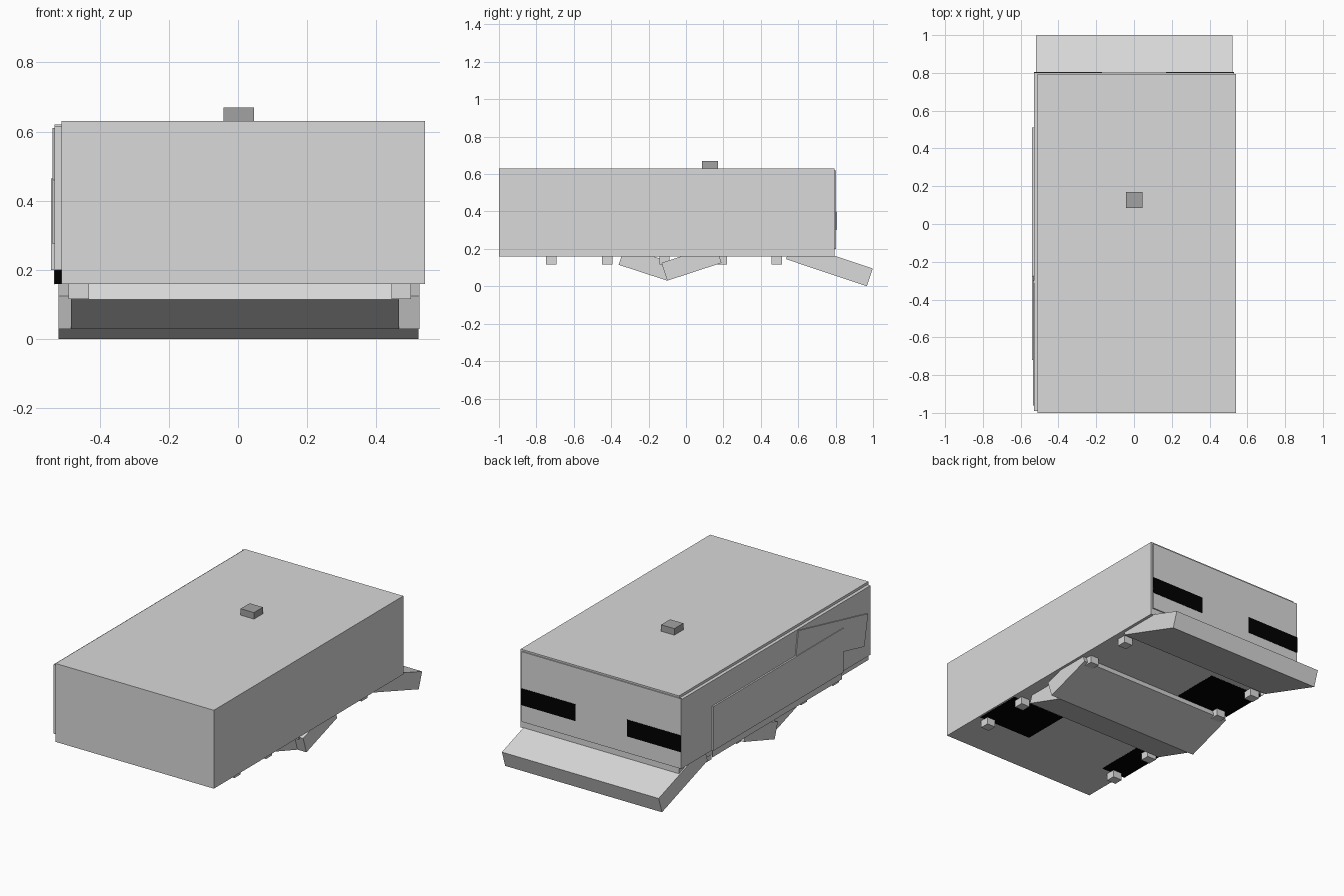
import bpy, bmesh
from mathutils import Vector

cube = bpy.data.objects.get("Cube")
if cube:
    bpy.data.objects.remove(cube, do_unlink=True)


def material(name, value):
    mat = bpy.data.materials.new(name)
    mat.use_nodes = True
    colour = (value, value, value, 1)
    mat.diffuse_color = colour
    mat.node_tree.nodes["Principled BSDF"].inputs["Base Color"].default_value = colour
    return mat


grey = material("light grey", 0.695)
dark = material("dark grey", 0.36)
black = material("black", 0.0)


def extrude_x(name, profile, x, mat):
    """Extrude a (y, z) outline across the x range."""
    bm = bmesh.new()
    face = bm.faces.new([bm.verts.new((x[0], y, z)) for y, z in profile])
    result = bmesh.ops.extrude_face_region(bm, geom=[face])
    moved = [v for v in result["geom"] if isinstance(v, bmesh.types.BMVert)]
    bmesh.ops.translate(bm, verts=moved, vec=(x[1] - x[0], 0, 0))
    bmesh.ops.recalc_face_normals(bm, faces=bm.faces)
    mesh = bpy.data.meshes.new(name)
    bm.to_mesh(mesh)
    bm.free()
    mesh.materials.append(mat)
    obj = bpy.data.objects.new(name, mesh)
    bpy.context.collection.objects.link(obj)


def box(name, x, y, z, mat):
    outline = [(y[0], z[0]), (y[1], z[0]), (y[1], z[1]), (y[0], z[1])]
    extrude_x(name, outline, x, mat)


def slab(name, start, end, x, thickness=0.1):
    """Tilted slab whose underside runs from start to end in (y, z)."""
    a, b = Vector(start), Vector(end)
    along = (b - a).normalized()
    up = Vector((-along.y, along.x)) * thickness
    if up.y < 0:
        up = -up
    extrude_x(name, [a, b, b + up, a + up], x, grey)


# Main body and roof block
box("body", (-0.51, 0.54), (-1, 0.795), (0.16, 0.63), grey)
box("roof_block", (-0.042, 0.046), (0.085, 0.17), (0.63, 0.669), dark)

# Layered panels on one side, with a thin skirt over the wells
box("side_panel", (-0.53, -0.51), (-0.99, 0.8), (0.2, 0.615), grey)
box("lower_side_panel", (-0.54, -0.53), (-0.72, 0.51), (0.2, 0.465), grey)
box("side_skirt", (-0.532, -0.53), (-0.72, 0.51), (0.158, 0.2), grey)
extrude_x("tilted_side_panel",
          [(-0.3, 0.61), (-0.96, 0.46), (-0.925, 0.275), (-0.27, 0.425)],
          (-0.536, -0.53), grey)

# Back panel with two dark strips
box("back_panel", (-0.53, 0.53), (0.795, 0.802), (0.2, 0.62), grey)
for label, x in (("right", (-0.53, -0.17)), ("left", (0.17, 0.53))):
    box(f"back_strip_{label}", x, (0.8, 0.804), (0.3, 0.4), black)

# Black wells underneath
front, back = (-0.72, -0.42), (0.18, 0.48)
box("well_front_left", (0.17, 0.53), front, (0.159, 0.2), black)
box("well_back_right", (-0.53, -0.17), back, (0.159, 0.2), black)
box("well_front_right", (-0.53, -0.37), front, (0.159, 0.2), black)

# Small feet along both sides
for label, x in (("right", (-0.49, -0.43)), ("left", (0.443, 0.5))):
    for i, y in enumerate((-0.72, -0.42, -0.115, 0.19, 0.485)):
        box(f"foot_{label}_{i + 1}", x, (y - 0.028, y + 0.028), (0.116, 0.17), grey)

# Sloping slabs below the body
slab("middle_slab_front", (-0.10, 0.03), (-0.36, 0.115), (-0.482, 0.465))
slab("middle_slab_back", (-0.10, 0.03), (0.19, 0.125), (-0.518, 0.524))
slab("back_ramp", (0.535, 0.145), (0.967, 0.0), (-0.518, 0.522))
